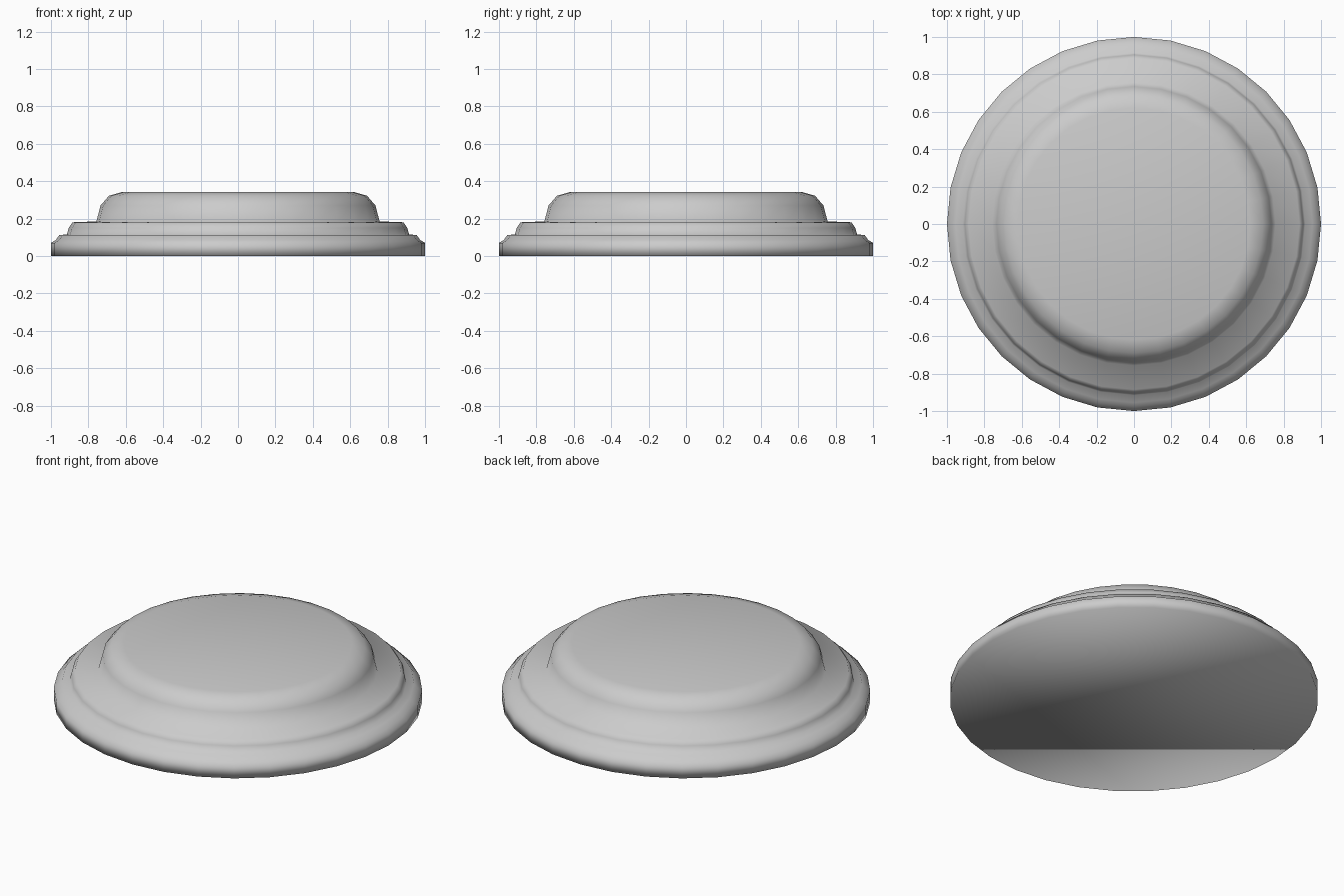
import bpy, bmesh, math

if "Cube" in bpy.data.objects:
    bpy.data.objects.remove(bpy.data.objects["Cube"])

SIDES = 32

# half profile (radius, height) of the stepped round base, bottom to top
PROFILE = [
    (1.0, 0.0), (1.0, 0.07), (0.975, 0.085), (0.955, 0.112),   # foot tier
    (0.915, 0.115), (0.905, 0.15), (0.885, 0.18),              # middle tier
    (0.757, 0.185), (0.735, 0.27), (0.69, 0.322), (0.62, 0.342),  # raised pad
]


def lathe(name, profile, sides):
    bm = bmesh.new()
    rings = []
    for r, z in profile:
        rings.append([bm.verts.new((r * math.cos(2 * math.pi * i / sides),
                                    r * math.sin(2 * math.pi * i / sides), z))
                      for i in range(sides)])
    for low, high in zip(rings, rings[1:]):
        for i in range(sides):
            j = (i + 1) % sides
            bm.faces.new((low[i], low[j], high[j], high[i]))
    # flat caps
    bm.faces.new(rings[0][::-1])
    bm.faces.new(rings[-1])
    for face in bm.faces:
        face.smooth = True
    mesh = bpy.data.meshes.new(name)
    bm.to_mesh(mesh)
    bm.free()
    obj = bpy.data.objects.new(name, mesh)
    bpy.context.collection.objects.link(obj)
    return obj


lathe("stepped_round_base", PROFILE, SIDES)
